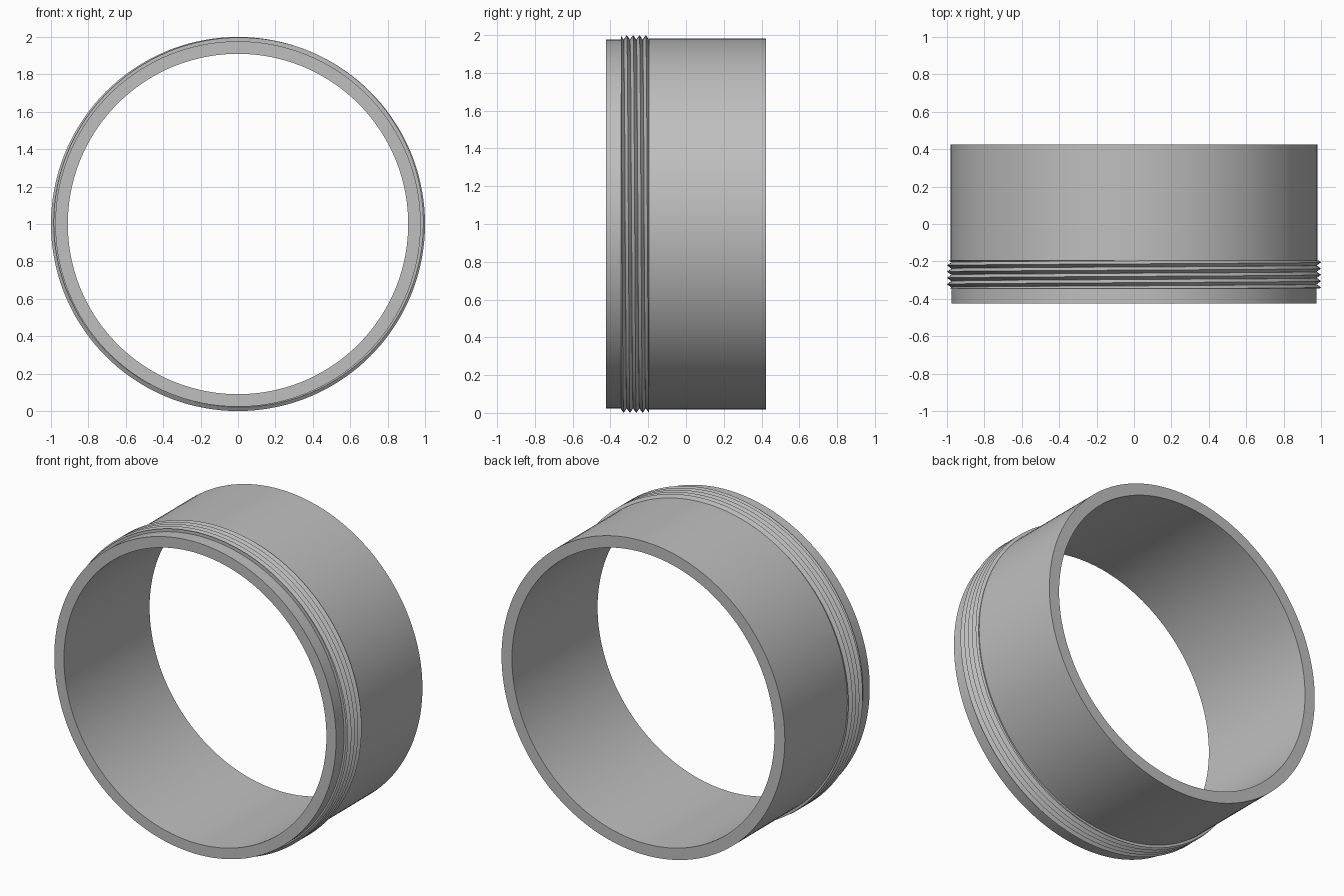
import bpy, bmesh
from math import sin, cos, pi, radians

if "Cube" in bpy.data.objects:
    bpy.data.objects.remove(bpy.data.objects["Cube"], do_unlink=True)

grey = bpy.data.materials.new("Neutral grey")
grey.use_nodes = True
colour = (0.52, 0.52, 0.52, 1)
grey.diffuse_color = colour
grey.node_tree.nodes["Principled BSDF"].inputs["Base Color"].default_value = colour

SEGMENTS = 144
HALF_LENGTH = 0.424
THREAD_START, THREAD_END = -0.345, -0.195
CORE_RADIUS, BODY_RADIUS, BORE_RADIUS = 0.977, 0.982, 0.91
PITCH = 0.0335


def sweep(bm, profile, turns, pitch=0, closed=False):
    """Sweep a closed (radius, y) profile clockwise about the y axis, from the top."""
    steps = int(turns * SEGMENTS)
    rings = []
    for i in range(steps if closed else steps + 1):
        a = 2 * pi * i / SEGMENTS
        shift = pitch * i / SEGMENTS
        rings.append([bm.verts.new((r * sin(a), y + shift, 1 + r * cos(a)))
                      for r, y in profile])
    n = len(profile)
    for i in range(steps):
        a, b = rings[i], rings[(i + 1) % len(rings)]
        for j in range(n):
            k = (j + 1) % n
            bm.faces.new((a[j], a[k], b[k], b[j]))
    if not closed:
        bm.faces.new(rings[0])
        bm.faces.new(rings[-1])


def finish(bm, name):
    bmesh.ops.recalc_face_normals(bm, faces=bm.faces[:])
    mesh = bpy.data.meshes.new(name)
    bm.to_mesh(mesh)
    bm.free()
    obj = bpy.data.objects.new(name, mesh)
    bpy.context.collection.objects.link(obj)
    mesh.materials.append(grey)
    bpy.ops.object.select_all(action="DESELECT")
    obj.select_set(True)
    bpy.context.view_layer.objects.active = obj
    bpy.ops.object.shade_smooth_by_angle(angle=radians(25))


# Hollow tube with a slightly slimmer front collar
bm = bmesh.new()
sweep(bm, [(BORE_RADIUS, -HALF_LENGTH), (CORE_RADIUS, -HALF_LENGTH),
           (CORE_RADIUS, THREAD_END), (BODY_RADIUS, THREAD_END),
           (BODY_RADIUS, HALF_LENGTH), (BORE_RADIUS, HALF_LENGTH)], 1, closed=True)
finish(bm, "tube_body")

# Right-handed screw ridge, trimmed flat at both ends
bm = bmesh.new()
half = PITCH * 0.49
root = CORE_RADIUS - 0.005
sweep(bm, [(root, -half), (CORE_RADIUS, -half), (1.0, 0),
           (CORE_RADIUS, half), (root, half)], 7, PITCH)
bmesh.ops.translate(bm, verts=bm.verts[:], vec=(0, THREAD_START - PITCH - 0.002, 0))
for y, side in ((THREAD_START, -1), (THREAD_END, 1)):
    cut = bmesh.ops.bisect_plane(
        bm, geom=bm.verts[:] + bm.edges[:] + bm.faces[:],
        plane_co=(0, y, 0), plane_no=(0, side, 0), clear_outer=True)
    edges = [e for e in cut["geom_cut"] if isinstance(e, bmesh.types.BMEdge)]
    bmesh.ops.triangle_fill(bm, edges=edges, use_beauty=True)
finish(bm, "screw_thread")
